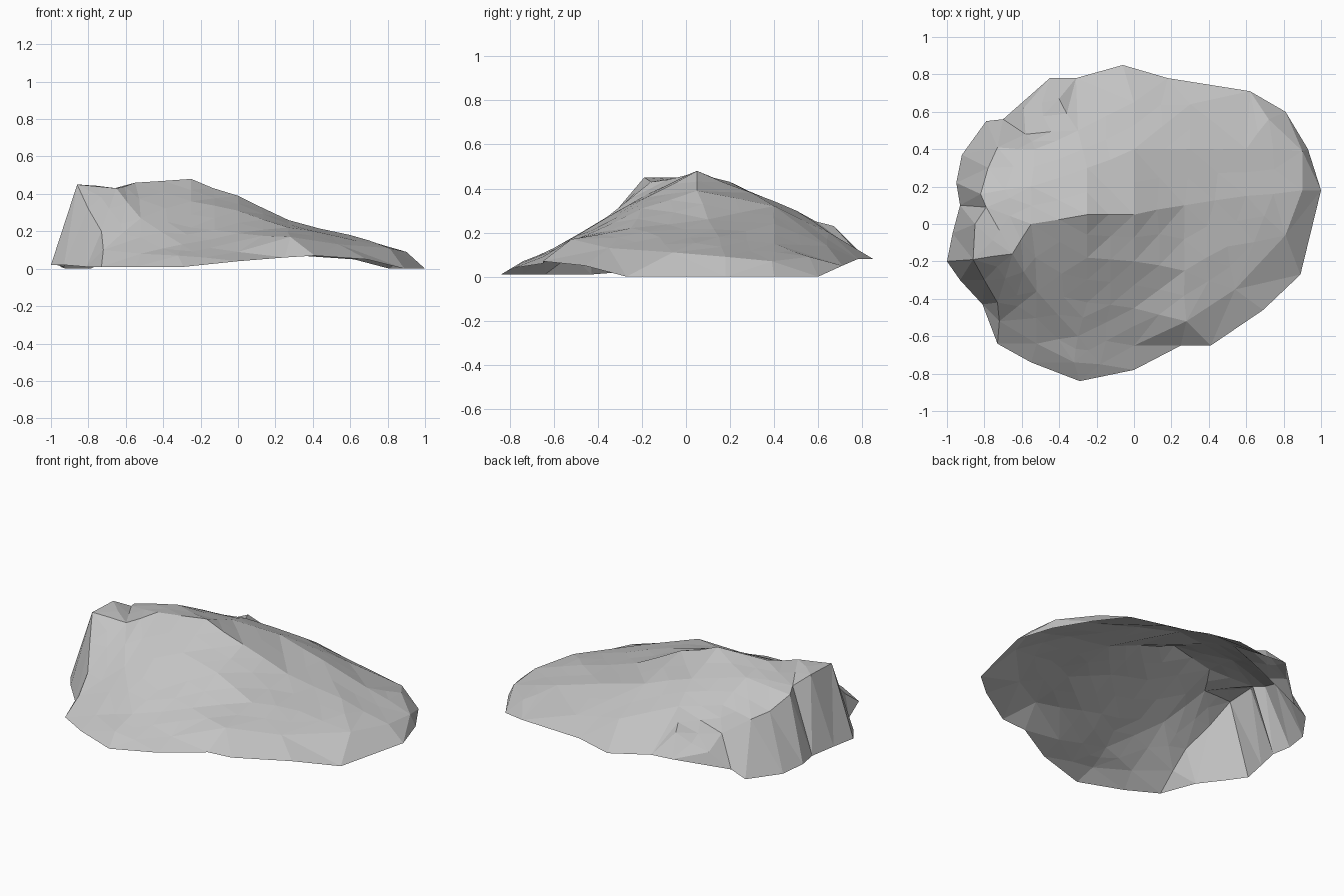
import bpy
import bmesh
import random
from mathutils import Vector
from mathutils.geometry import delaunay_2d_cdt

random.seed(4)
default_cube = bpy.data.objects.get("Cube")
if default_cube:
    bpy.data.objects.remove(default_cube, do_unlink=True)


def metres(points):
    """Turn hundredths of a unit into vectors."""
    return [Vector(point) / 100 for point in points]


def spot_key(vert):
    """Rounded position, used to recognise a measured point."""
    return vert.co.to_tuple(4)


# Ground outline, counter-clockwise from the +x tip
outline = metres([
    (100, 18, 0), (93, 40, 0), (81, 60, 0), (62, 71, 5), (18, 78, 8),
    (-6, 85, 8), (-31, 78, 11), (-45, 78, 12), (-70, 56, 4), (-79, 55, 0),
    (-92, 37, 0), (-95, 22, 1), (-93, 10, 1), (-97, -5, 2), (-100, -20, 2),
    (-93, -30, 2), (-81, -43, 1), (-73, -64, 1), (-55, -74, 1), (-29, -84, 1),
    (0, -78, 4), (25, -65, 6), (41, -65, 7), (69, -46, 5), (89, -27, 0)])

# Brow line: top of the cliff, then the lip along the front and the +x end
brow = metres([
    (-59, 62, 14), (-58, 48, 20), (-73, 41, 30), (-78, 30, 32), (-82, 16, 38),
    (-79, 9, 40), (-85, 0, 45), (-86, -19, 45), (-80, -30, 32), (-73, -42, 20),
    (-72, -52, 10), (-52, -64, 8), (-32, -74, 7), (-18, -75, 6), (0, -65, 9),
    (28, -52, 17), (54, -35, 13), (81, -6, 11), (90, 18, 9), (90, 39, 7),
    (72, 56, 9)])

# Ridge and slope heights
ridge = metres([(-55, 0, 46), (-25, 5, 48), (0, 5, 39), (27, 10, 26), (60, 15, 18)])
back_slope = metres([(-55, 20, 43), (-25, 30, 38), (-53, 40, 33), (-30, 50, 30),
                     (-40, 67, 23), (0, 40, 32), (0, 65, 20), (30, 40, 24),
                     (30, 64, 14), (60, 40, 15)])
front_slope = metres([(-65, -16, 43), (-25, -18, 36), (0, -20, 31), (27, -25, 22),
                      (50, -12, 18), (-52, -36, 27), (-25, -42, 22), (0, -45, 19),
                      (-30, -60, 13)])

# Triangulate the plan, keeping the outline, brow and ridge as real edges
points = outline + brow + ridge + back_slope + front_slope
rim_count, brow_end = len(outline), len(outline) + len(brow)
ridge_end = brow_end + len(ridge)
chains = [(i, i + 1) for i in range(rim_count, brow_end - 1)]
chains += [(i, i + 1) for i in range(brow_end, ridge_end - 1)]
plan, _, triangles, sources, _, _ = delaunay_2d_cdt(
    [point.to_2d() for point in points], chains, [list(range(rim_count))], 1, 1e-5)

bm = bmesh.new()
verts, edge_verts, rim_verts = [], set(), set()
for spot, source in zip(plan, sources):
    vert = bm.verts.new((spot.x, spot.y, points[source[0]].z))
    verts.append(vert)
    if source[0] < rim_count:
        rim_verts.add(vert)
    if source[0] < brow_end:
        edge_verts.add(vert)
for triangle in triangles:
    bm.faces.new([verts[i] for i in triangle])

# Break the top into smaller facets; only the added points are softened
measured = {spot_key(vert) for vert in bm.verts}
inner_edges = [edge for edge in bm.edges
               if not edge.is_boundary
               and not rim_verts.intersection(edge.verts)
               and not edge_verts.issuperset(edge.verts)]
bmesh.ops.subdivide_edges(bm, edges=inner_edges, cuts=1, use_grid_fill=True)
bmesh.ops.triangulate(bm, faces=[face for face in bm.faces if len(face.verts) > 3])
softened = []
for vert in bm.verts:
    if spot_key(vert) not in measured:
        around = [edge.other_vert(vert).co for edge in vert.link_edges]
        middle = sum(around, Vector()) / len(around)
        softened.append((vert, vert.co.lerp(middle, 0.25)))
for vert, position in softened:
    vert.co = position
    vert.co.z += random.uniform(-0.004, 0.006)

# Face the open shell outwards
bm.normal_update()
flipped = [face for face in bm.faces if face.normal.z < 0]
bmesh.ops.reverse_faces(bm, faces=flipped)

mesh = bpy.data.meshes.new("rock_shell")
bm.to_mesh(mesh)
bm.free()
rock = bpy.data.objects.new("rock_shell", mesh)
bpy.context.collection.objects.link(rock)

# Plain grey stone
stone = bpy.data.materials.new("grey_stone")
stone.use_nodes = True
colour = (0.55, 0.55, 0.55, 1)
stone.diffuse_color = colour
stone.node_tree.nodes["Principled BSDF"].inputs["Base Color"].default_value = colour
mesh.materials.append(stone)
